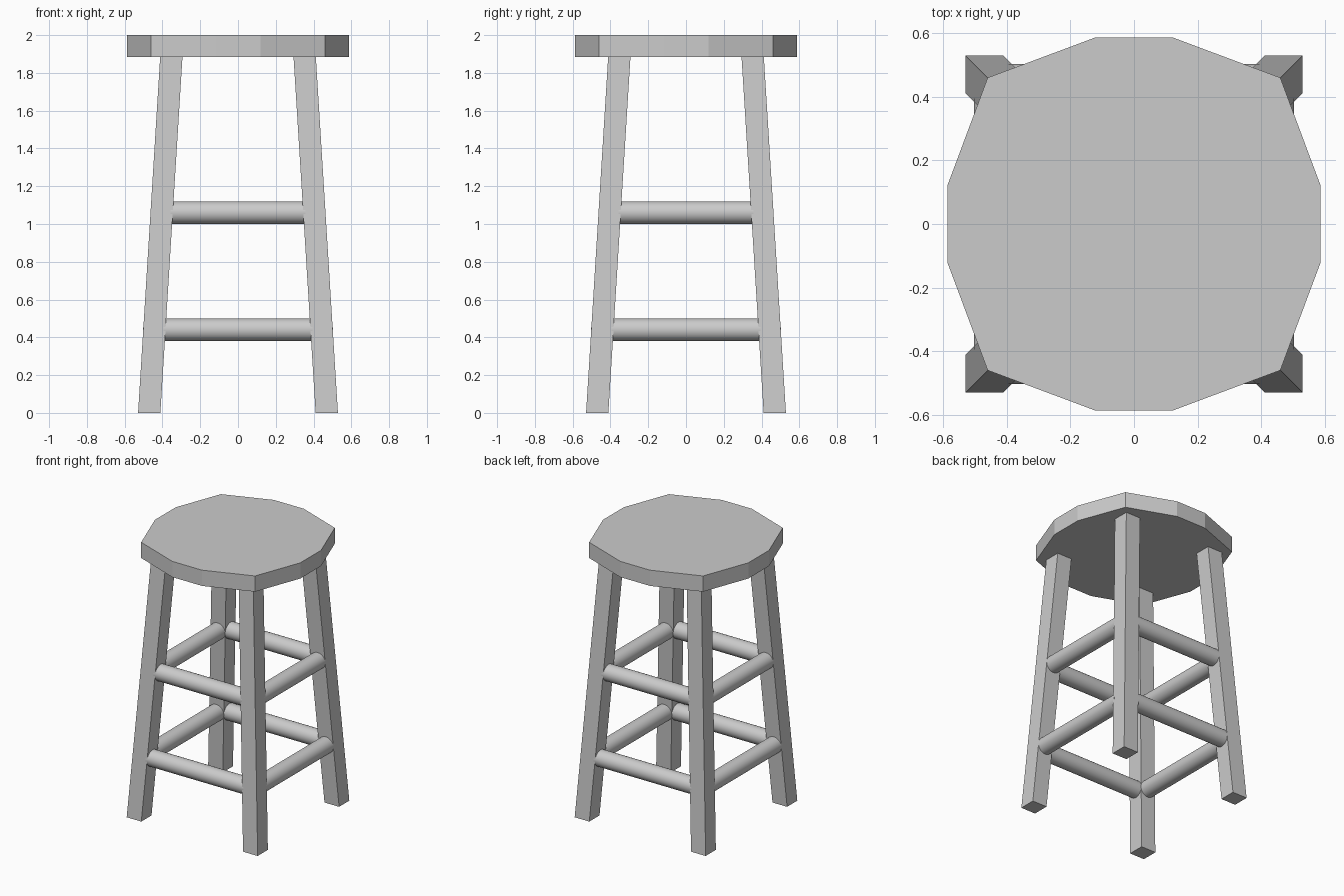
import bpy, bmesh
from math import radians
from mathutils import Matrix, Vector

if "Cube" in bpy.data.objects:
    bpy.data.objects.remove(bpy.data.objects["Cube"])

SEAT_Z, TOP_Z = 1.885, 2.0
FOOT, HEAD, HALF = 0.47, 0.353, 0.059   # leg centre at floor / seat, half width


def loft(name, bottom, top):
    """Closed solid between two matching outlines."""
    n = len(bottom)
    faces = [list(range(n))[::-1], list(range(n, 2 * n))]
    faces += [[i, (i + 1) % n, n + (i + 1) % n, n + i] for i in range(n)]
    mesh = bpy.data.meshes.new(name)
    mesh.from_pydata(bottom + top, [], faces)
    bm = bmesh.new()
    bm.from_mesh(mesh)
    bmesh.ops.recalc_face_normals(bm, faces=bm.faces)
    bm.to_mesh(mesh)
    bm.free()
    ob = bpy.data.objects.new(name, mesh)
    bpy.context.collection.objects.link(ob)
    return ob


def square(cx, cy, z):
    return [(cx + sx * HALF, cy + sy * HALF, z)
            for sx, sy in ((-1, -1), (1, -1), (1, 1), (-1, 1))]


# Seat: twelve-sided slab, one quarter repeated four times
outline = []
for k in range(4):
    turn = Matrix.Rotation(radians(90 * k), 3, 'Z')
    for x, y in ((0.587, -0.12), (0.587, 0.12), (0.46, 0.46)):
        p = turn @ Vector((x, y, 0))
        outline.append((p.x, p.y))
loft("seat", [(x, y, SEAT_Z) for x, y in outline],
     [(x, y, TOP_Z) for x, y in outline])

# Splayed square legs
for fb, sy in (("front", -1), ("back", 1)):
    for lr, sx in (("left", -1), ("right", 1)):
        loft(f"{fb}_{lr}_leg", square(sx * FOOT, sy * FOOT, 0),
             square(sx * HEAD, sy * HEAD, SEAT_Z))

# Round rungs on two levels, centred on the legs
for level, z, half_len in (("lower", 0.44, 0.395), ("upper", 1.06, 0.357)):
    d = FOOT + (HEAD - FOOT) * z / SEAT_Z
    for side, loc, rot in (("front", (0, -d, z), (0, radians(90), 0)),
                           ("back", (0, d, z), (0, radians(90), 0)),
                           ("left", (-d, 0, z), (radians(90), 0, 0)),
                           ("right", (d, 0, z), (radians(90), 0, 0))):
        bpy.ops.mesh.primitive_cylinder_add(vertices=32, radius=0.06,
                                            depth=2 * half_len,
                                            location=loc, rotation=rot)
        bpy.context.object.name = f"{level}_{side}_rung"
        bpy.ops.object.shade_smooth_by_angle()
